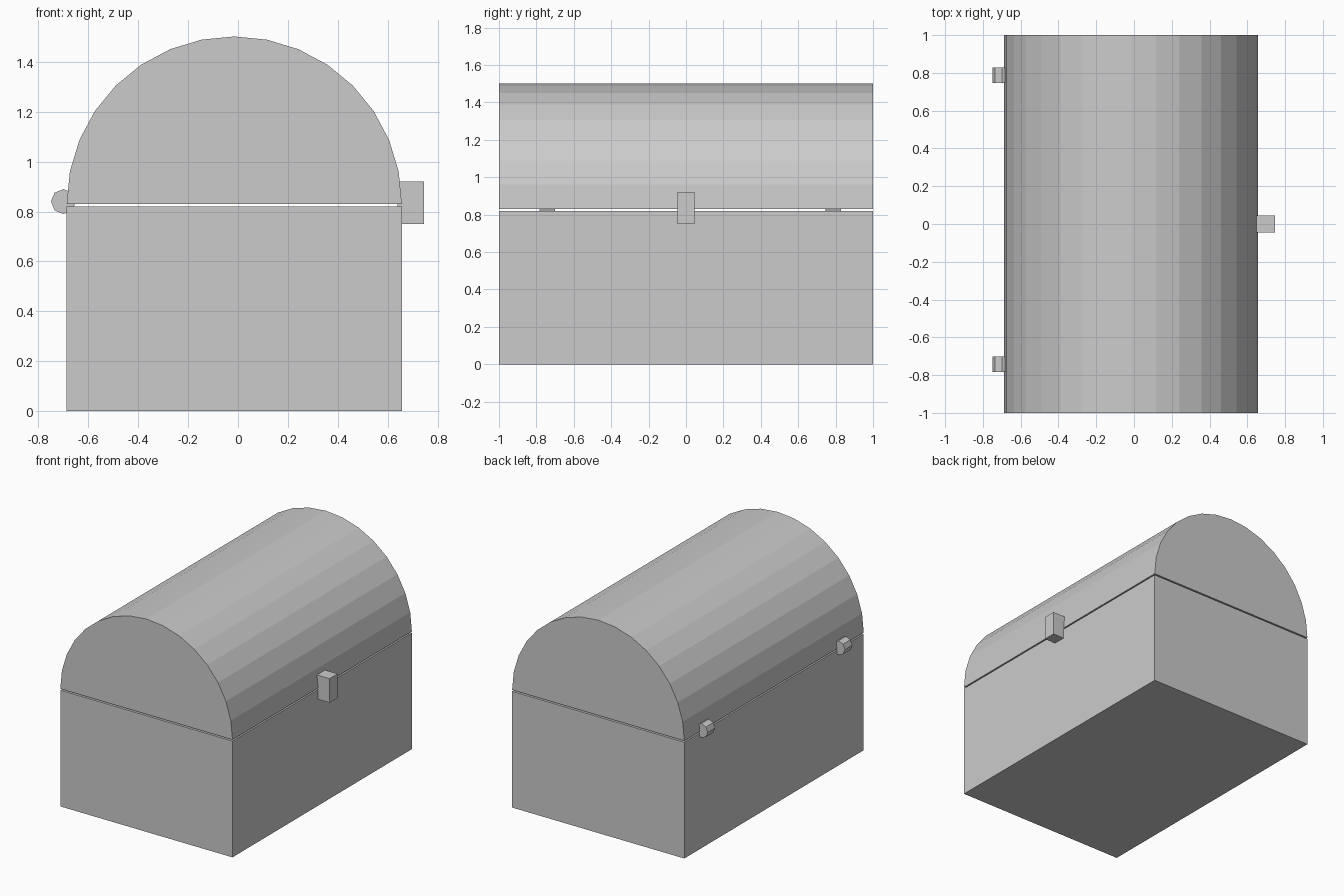
import bpy, math

if "Cube" in bpy.data.objects:
    bpy.data.objects.remove(bpy.data.objects["Cube"])

CX, R = -0.015, 0.672          # chest centre line and half width
BASE_TOP, LID_BOTTOM = 0.82, 0.83


def prism(name, profile, y0, y1):
    """Extrude an (x, z) profile, counter-clockwise seen from the front, along y."""
    n = len(profile)
    verts = [(x, y, z) for y in (y0, y1) for x, z in profile]
    faces = [tuple(range(n)), tuple(reversed(range(n, 2 * n)))]
    faces += [(i, i + n, (i + 1) % n + n, (i + 1) % n) for i in range(n)]
    mesh = bpy.data.meshes.new(name)
    mesh.from_pydata(verts, [], faces)
    mesh.update()
    obj = bpy.data.objects.new(name, mesh)
    bpy.context.collection.objects.link(obj)
    return obj


def rect(x0, x1, z0, z1):
    return [(x0, z0), (x1, z0), (x1, z1), (x0, z1)]


def arc(cx, cz, r, steps, sweep):
    """Points around an arc, starting at +x."""
    return [(cx + r * math.cos(sweep * i / steps), cz + r * math.sin(sweep * i / steps))
            for i in range(steps + 1)]


# Box and half-round lid, separated by a thin gap
prism("chest_base", rect(CX - R, CX + R, 0, BASE_TOP), -1, 1)
prism("chest_lid", arc(CX, LID_BOTTOM, R, 16, math.pi), -1, 1)

# Latch on the +x side
prism("latch", rect(0.64, 0.746, 0.75, 0.92), -0.045, 0.045)

# Octagonal hinge barrels on the -x side
for name, y in (("hinge_front", -0.742), ("hinge_rear", 0.787)):
    prism(name, arc(-0.70, 0.84, 0.05, 8, 2 * math.pi)[:-1], y - 0.041, y + 0.041)
